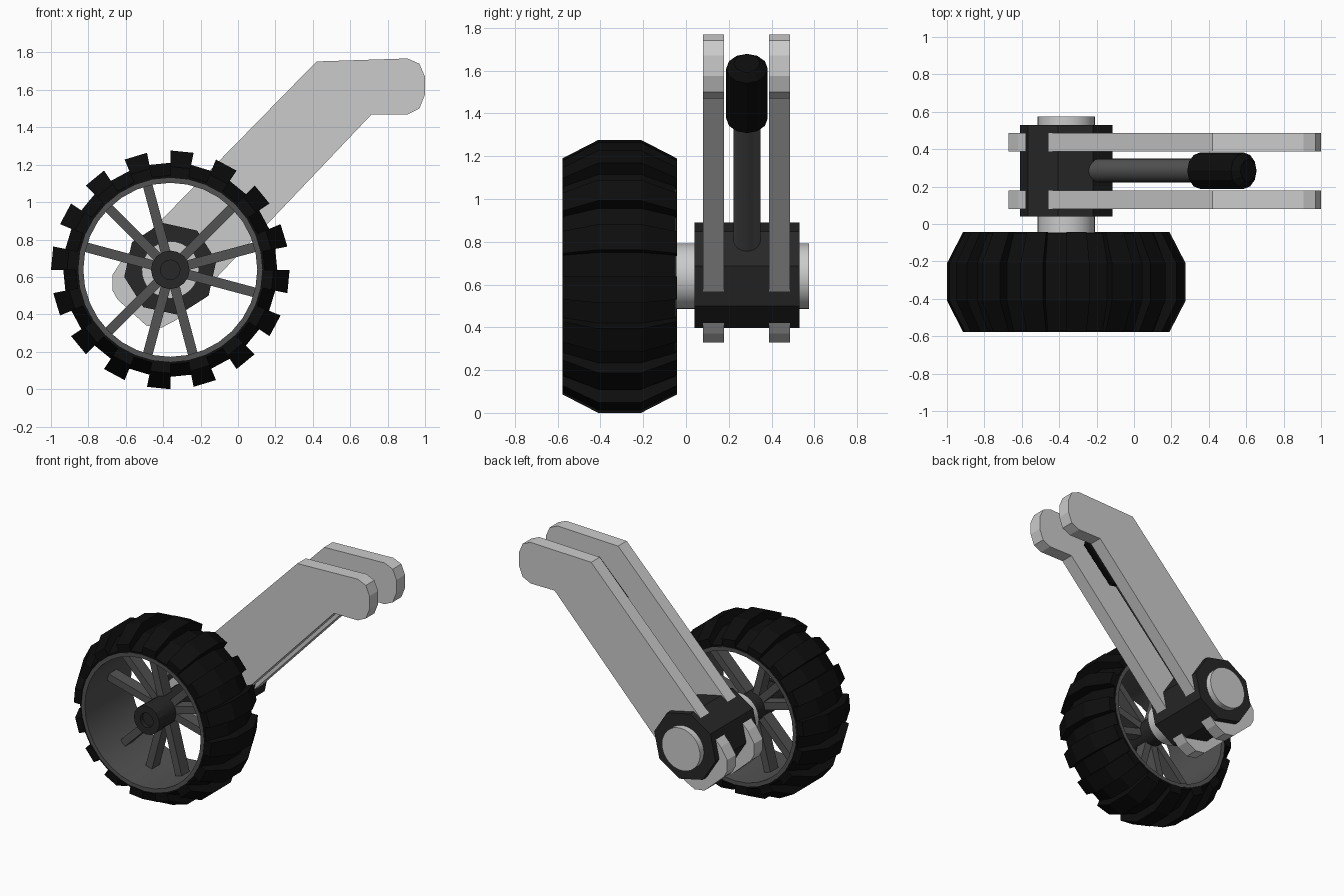
import bpy, bmesh, math
from mathutils import Vector, Matrix

if "Cube" in bpy.data.objects:
    bpy.data.objects.remove(bpy.data.objects["Cube"])

WX, WZ = -0.362, 0.638      # wheel and axle centre
WY = -0.31                  # middle of the tyre width


def material(name, v):
    m = bpy.data.materials.new(name)
    m.diffuse_color = (v, v, v, 1)
    m.use_nodes = True
    m.node_tree.nodes["Principled BSDF"].inputs["Base Color"].default_value = m.diffuse_color
    return m


BLACK = material("rubber_black", 0.004)
DARK = material("dark_metal", 0.02)
RIM = material("rim_grey", 0.085)


def finish(bm, name, mat=None, smooth=False):
    bmesh.ops.recalc_face_normals(bm, faces=bm.faces)
    me = bpy.data.meshes.new(name)
    bm.to_mesh(me)
    bm.free()
    ob = bpy.data.objects.new(name, me)
    bpy.context.collection.objects.link(ob)
    if mat:
        me.materials.append(mat)
    if smooth:
        bpy.context.view_layer.objects.active = ob
        ob.select_set(True)
        bpy.ops.object.shade_smooth_by_angle(angle=math.radians(30))
        ob.select_set(False)
    return ob


def lathe(bm, profile, segs, start=0.0, sweep=math.tau):
    """Turn a closed (radius, y) profile about the wheel axis; cap it if partial."""
    full = abs(sweep - math.tau) < 1e-6
    rings = []
    for i in range(segs if full else segs + 1):
        a = start + sweep * i / segs
        rings.append([bm.verts.new((WX + r * math.cos(a), y, WZ + r * math.sin(a)))
                      for r, y in profile])
    n = len(profile)
    for i in range(segs):
        p, q = rings[i], rings[(i + 1) % len(rings)]
        for k in range(n):
            bm.faces.new((p[k], p[(k + 1) % n], q[(k + 1) % n], q[k]))
    if not full:
        bm.faces.new(rings[0])
        bm.faces.new(rings[-1])


def rod(name, a, b, r1, r2, segs, mat=None, smooth=True, twist=0.0):
    a, b = Vector(a), Vector(b)
    d = b - a
    M = (Matrix.Translation((a + b) / 2) @ d.to_track_quat('Z', 'Y').to_matrix().to_4x4()
         @ Matrix.Rotation(twist, 4, 'Z'))
    bm = bmesh.new()
    bmesh.ops.create_cone(bm, cap_ends=True, segments=segs, radius1=r1, radius2=r2,
                          depth=d.length, matrix=M)
    return finish(bm, name, mat, smooth)


def prism(name, pts, y0, y1, mat=None):
    """Extrude an (x, z) outline from y0 to y1."""
    bm = bmesh.new()
    f = bm.faces.new([bm.verts.new((x, y0, z)) for x, z in pts])
    new = bmesh.ops.extrude_face_region(bm, geom=[f])["geom"]
    bmesh.ops.translate(bm, vec=(0, y1 - y0, 0),
                        verts=[v for v in new if isinstance(v, bmesh.types.BMVert)])
    return finish(bm, name, mat)


# Tyre carcass
bm = bmesh.new()
lathe(bm, [(0.485, WY - 0.262), (0.505, WY - 0.262), (0.572, WY - 0.1),
           (0.572, WY + 0.1), (0.505, WY + 0.262), (0.485, WY + 0.262)], 32)
finish(bm, "tyre", BLACK)

# Tread lugs
bm = bmesh.new()
step = math.tau / 32
for i in range(16):
    lathe(bm, [(0.495, WY - 0.267), (0.552, WY - 0.267), (0.638, WY - 0.1),
               (0.638, WY + 0.1), (0.552, WY + 0.267), (0.495, WY + 0.267)],
          1, start=(2 * i - 1) * step, sweep=step)
finish(bm, "tread_lugs", BLACK)

# Rim barrel
bm = bmesh.new()
lathe(bm, [(0.465, WY - 0.265), (0.492, WY - 0.265),
           (0.492, WY + 0.265), (0.465, WY + 0.265)], 32)
finish(bm, "rim", RIM, True)

# Spokes in three groups of three
bm = bmesh.new()
for group in (15, 135, 255):
    for off in (-30, 0, 30):
        a = math.radians(group + off)
        M = (Matrix.Translation((WX, WY + 0.02, WZ)) @ Matrix.Rotation(-a, 4, 'Y')
             @ Matrix.Translation((0.275, 0, 0)) @ Matrix.Diagonal((0.395, 0.09, 0.052, 1)))
        bmesh.ops.create_cube(bm, size=1, matrix=M)
finish(bm, "spokes", RIM)

# Hub with a recessed centre
rod("hub", (WX, -0.50, WZ), (WX, -0.06, WZ), 0.1, 0.1, 16, DARK)
bm = bmesh.new()
lathe(bm, [(0.052, -0.53), (0.103, -0.53), (0.103, -0.46), (0.052, -0.46)], 16)
finish(bm, "hub_cap", DARK)

# Axle and pivot block
rod("axle", (WX, -0.10, WZ), (WX, 0.575, WZ), 0.153, 0.153, 32)
prism("pivot_block", [(WX + 0.25 * math.cos(math.radians(10 + 45 * k)),
                       WZ + 0.005 + 0.25 * math.sin(math.radians(10 + 45 * k)))
                      for k in range(8)], 0.04, 0.53, DARK)

# Two bent arm plates
ARM = [(0.42, 1.752), (0.906, 1.768), (0.97, 1.74), (1.0, 1.67), (1.0, 1.576),
       (0.97, 1.50), (0.906, 1.469), (0.714, 1.469), (-0.33, 0.37), (-0.41, 0.328),
       (-0.49, 0.34), (-0.645, 0.48), (-0.672, 0.53), (-0.672, 0.61), (-0.62, 0.69)]
prism("arm_front", ARM, 0.08, 0.178)
prism("arm_back", ARM, 0.388, 0.487)

# Shock absorber between the plates
SY = 0.285
C = Vector((0.47, SY, 1.493))
D = Vector((1, 0, 1)).normalized()
rod("shock_rod", (-0.205, SY, 0.80), C, 0.064, 0.064, 16, RIM)
rod("shock_body", C - D * 0.165, C + D * 0.165, 0.097, 0.097, 12, BLACK, False)
rod("shock_end_low", C - D * 0.2, C - D * 0.165, 0.06, 0.097, 12, BLACK, False)
rod("shock_end_top", C + D * 0.165, C + D * 0.2, 0.097, 0.06, 12, BLACK, False)
